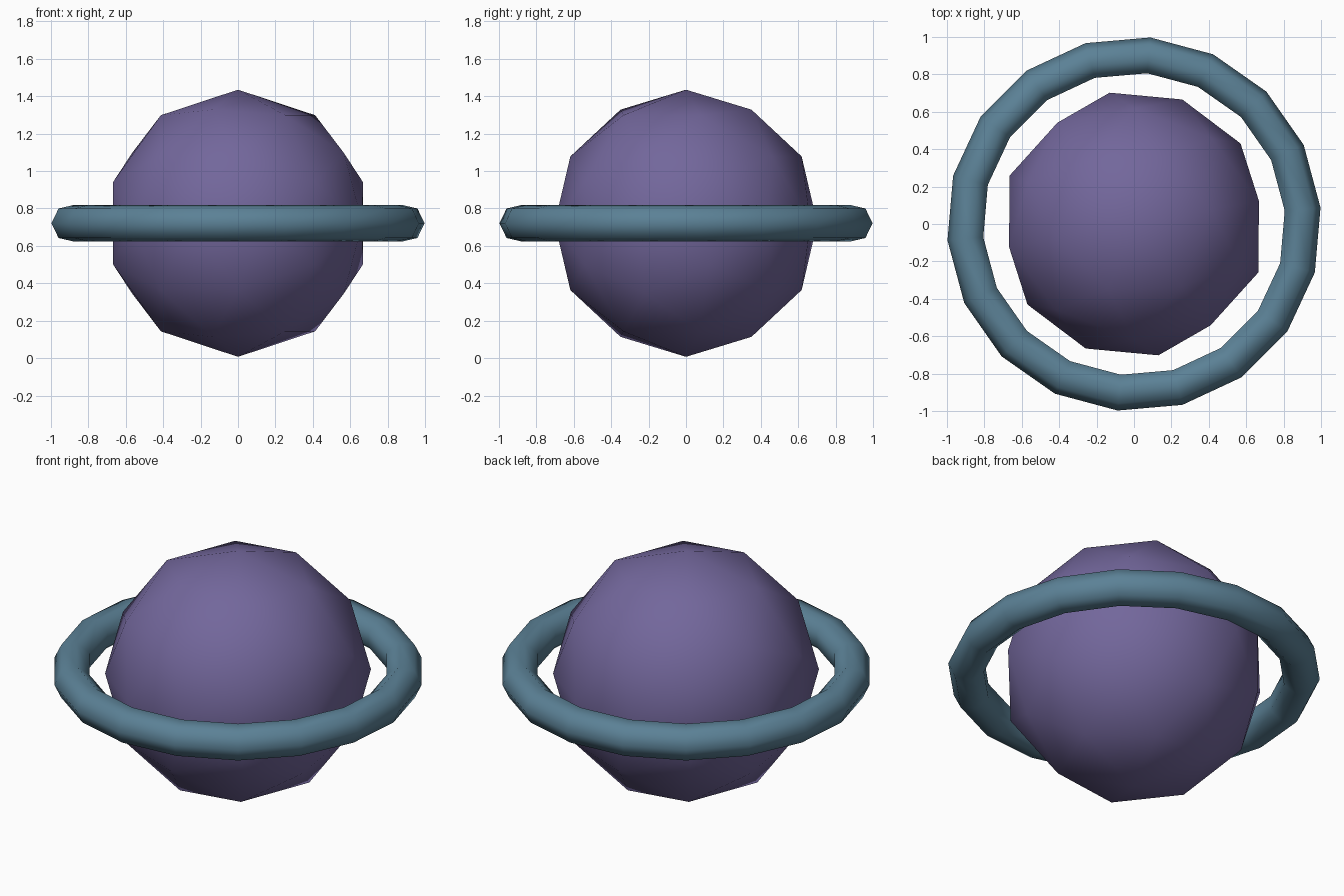
import bpy, bmesh
from math import sin, cos, radians, pi, sqrt
from mathutils import Vector, Matrix

if "Cube" in bpy.data.objects:
    bpy.data.objects.remove(bpy.data.objects["Cube"])

CENTRE_Z = 0.721


def finish(name, bm, color):
    bmesh.ops.recalc_face_normals(bm, faces=bm.faces[:])
    for f in bm.faces:
        f.smooth = True
    me = bpy.data.meshes.new(name)
    bm.to_mesh(me)
    bm.free()
    ob = bpy.data.objects.new(name, me)
    bpy.context.collection.objects.link(ob)
    ob.location.z = CENTRE_Z
    mat = bpy.data.materials.new(name + "_paint")
    mat.diffuse_color = (*color, 1)
    mat.use_nodes = True
    mat.node_tree.nodes["Principled BSDF"].inputs["Base Color"].default_value = mat.diffuse_color
    me.materials.append(mat)
    return ob


# Globe: icosahedron with an edge midpoint at each pole, split once
R = 0.714
phi = (1 + sqrt(5)) / 2
corners = []
for s in (-1, 1):
    for t in (-phi, phi):
        corners += [Vector((0, s, t)), Vector((s, t, 0)), Vector((t, 0, s))]
points = list(corners)
for i, a in enumerate(corners):
    for b in corners[i + 1:]:
        if (a - b).length < 2.1:
            points.append((a + b) / 2)
bm = bmesh.new()
turn = Matrix.Rotation(radians(-21.2), 3, 'Z')
for p in points:
    bm.verts.new(turn @ (p.normalized() * R))
bmesh.ops.convex_hull(bm, input=bm.verts[:])
finish("globe", bm, (0.17, 0.135, 0.33))

# Ring: 18-segment torus with a seven-sided section
MAJOR, MINOR, SEG, SIDES = 0.90, 0.101, 18, 7
bm = bmesh.new()
loops = []
for i in range(SEG):
    a = radians(5) + 2 * pi * i / SEG
    loop = []
    for j in range(SIDES):
        b = 2 * pi * j / SIDES
        r = MAJOR + MINOR * cos(b)
        loop.append(bm.verts.new((r * cos(a), r * sin(a), MINOR * sin(b))))
    loops.append(loop)
for i in range(SEG):
    p, q = loops[i], loops[(i + 1) % SEG]
    for j in range(SIDES):
        k = (j + 1) % SIDES
        bm.faces.new((p[j], q[j], q[k], p[k]))
finish("ring", bm, (0.105, 0.22, 0.305))
